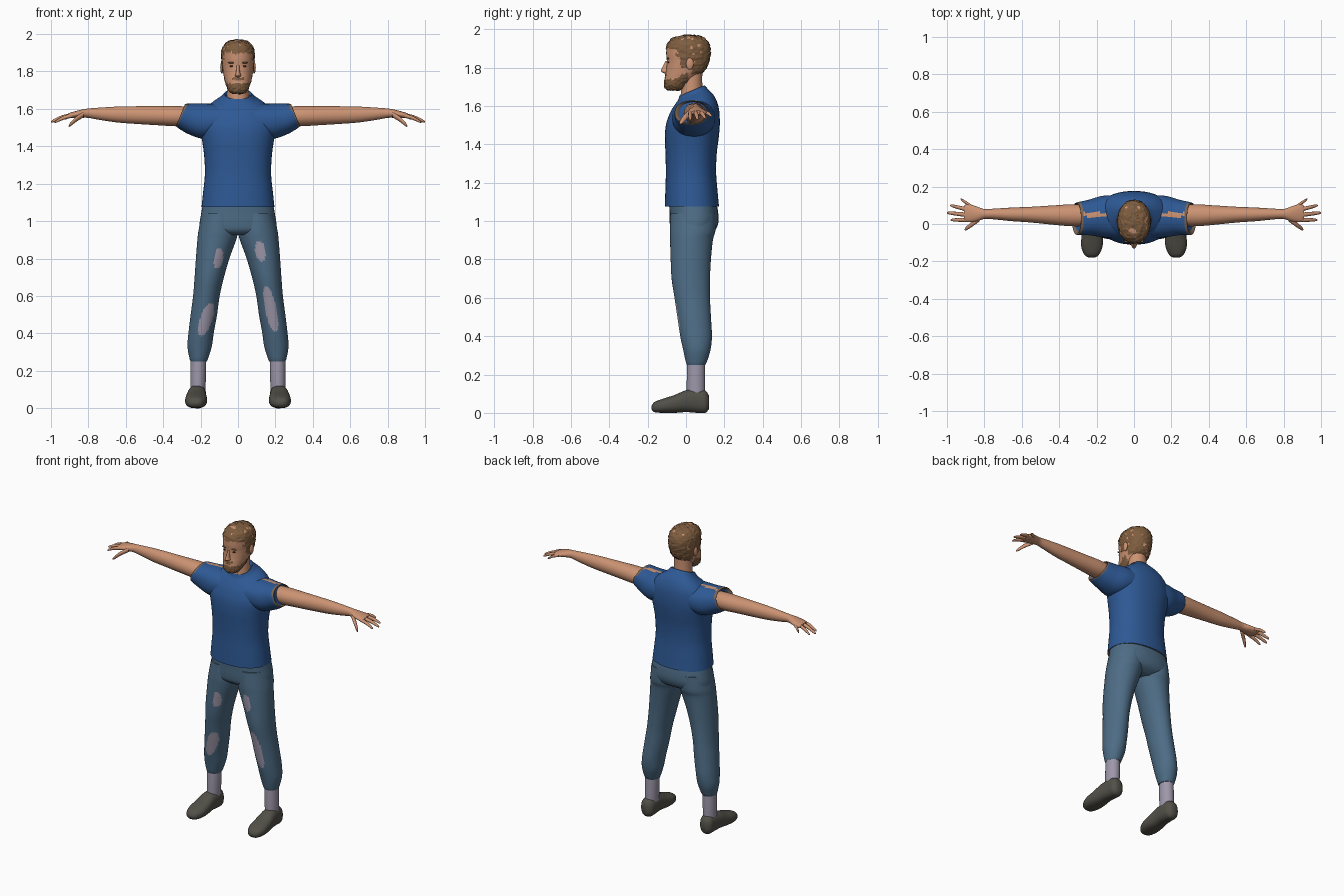
import bpy, bmesh, math
from mathutils import Vector, noise

cube = bpy.data.objects.get("Cube")
if cube:
    bpy.data.objects.remove(cube, do_unlink=True)


def material(name, *rgb):
    m = bpy.data.materials.new(name)
    m.use_nodes = True
    m.diffuse_color = (*rgb, 1)
    bsdf = m.node_tree.nodes["Principled BSDF"]
    bsdf.inputs["Base Color"].default_value = (*rgb, 1)
    bsdf.inputs["Roughness"].default_value = 0.8
    return m


SKIN = material("skin", .60, .29, .17)
HAIR = material("hair brown", .21, .11, .05)
SHIRT = material("shirt blue", .027, .10, .30)
TRIM = material("trim brown", .20, .13, .085)
JEANS = material("denim", .075, .15, .235)
SOCK = material("sock grey", .34, .31, .40)
SHOE = material("shoe grey", .085, .08, .065)
EYE = material("eye dark", .04, .025, .02)


def finish(name, bm, mats, rule=None, angle=60):
    """Turn a bmesh into a smooth object, colouring faces by a rule."""
    bmesh.ops.recalc_face_normals(bm, faces=bm.faces)
    if rule:
        for f in bm.faces:
            f.material_index = rule(f.calc_center_median(), f.normal)
    mesh = bpy.data.meshes.new(name)
    bm.to_mesh(mesh)
    bm.free()
    for m in mats:
        mesh.materials.append(m)
    ob = bpy.data.objects.new(name, mesh)
    bpy.context.collection.objects.link(ob)
    bpy.ops.object.select_all(action="DESELECT")
    ob.select_set(True)
    bpy.context.view_layer.objects.active = ob
    bpy.ops.object.shade_smooth_by_angle(angle=math.radians(angle))
    return ob


def spline(rows, sub):
    """Catmull-Rom interpolation of station rows."""
    out = []
    for i in range(len(rows) - 1):
        p = [rows[max(0, min(len(rows) - 1, i + k))] for k in (-1, 0, 1, 2)]
        for j in range(sub):
            t = j / sub
            out.append([b + .5 * t * (c - a + t * (2*a - 5*b + 4*c - d + t * (3*(b - c) + d - a)))
                        for a, b, c, d in zip(*p)])
    return out + [rows[-1]]


def loft(axis, rows, side=1, n=32, sub=4, power=2.0):
    """Rings of (t, a0, a1, b0, b1, tilt) stacked along one axis."""
    order = {"z": (2, 0, 1), "x": (0, 1, 2), "y": (1, 0, 2)}[axis]
    rows = [tuple(r) + (0,) * (6 - len(r)) for r in rows]
    bm, rings = bmesh.new(), []
    for t, a0, a1, b0, b1, tilt in spline(rows, sub):
        ring = []
        for k in range(n):
            u, v = math.cos(math.tau * k / n), math.sin(math.tau * k / n)
            u, v = (math.copysign(abs(w) ** (2 / power), w) for w in (u, v))
            p = Vector((0, 0, 0))
            p[order[0]] = t + tilt * v * (b1 - b0) / 2
            p[order[1]] = (a0 + a1 + u * (a1 - a0)) / 2
            p[order[2]] = (b0 + b1 + v * (b1 - b0)) / 2
            p.x *= side
            ring.append(bm.verts.new(p))
        rings.append(ring)
    for r, q in zip(rings, rings[1:]):
        for k in range(n):
            bm.faces.new((r[k], r[(k + 1) % n], q[(k + 1) % n], q[k]))
    bm.faces.new(rings[0])
    bm.faces.new(rings[-1])
    return bm


def blob(name, mat, loc, scale):
    bm = bmesh.new()
    bmesh.ops.create_uvsphere(bm, u_segments=16, v_segments=10, radius=1)
    bmesh.ops.scale(bm, vec=scale, verts=bm.verts)
    bmesh.ops.translate(bm, vec=loc, verts=bm.verts)
    return finish(name, bm, [mat])


# Shirt body with hem and collar trim
body = [(1.075, -.195, .195, -.11, .172), (1.15, -.187, .187, -.108, .165),
        (1.25, -.177, .177, -.105, .157), (1.35, -.181, .181, -.107, .16),
        (1.43, -.192, .192, -.11, .17), (1.50, -.205, .205, -.105, .176),
        (1.56, -.195, .195, -.088, .174, .05), (1.60, -.175, .175, -.07, .165, .1),
        (1.635, -.135, .135, -.052, .145, .2), (1.66, -.092, .092, -.04, .115, .35),
        (1.68, -.072, .072, -.033, .095, .42), (1.665, -.064, .064, -.025, .088, .42)]
finish("shirt_body", loft("z", body, n=48, power=2.25), [SHIRT, TRIM],
       lambda c, nn: int(c.z < 1.081))

# Trousers seat
hips = [(1.09, -.188, .188, -.088, .16), (1.04, -.197, .197, -.086, .168),
        (.99, -.205, .205, -.085, .168), (.95, -.2, .2, -.078, .15), (.925, -.15, .15, -.05, .11)]
finish("trousers_seat", loft("z", hips, n=48, power=2.3), [JEANS])

# Worn patches on the legs: x, z, half width, half height, slant
PATCHES = [(.12, .84, .028, .056, -.1), (.175, .53, .031, .125, -.2),
           (-.105, .80, .025, .055, .1), (-.17, .475, .034, .088, .3)]


def worn(c, normal):
    return int(normal.y < -.1 and any(
        ((c.x - x - k * (c.z - z)) / w) ** 2 + ((c.z - z) / h) ** 2 < 1
        for x, z, w, h, k in PATCHES))


def shoulder(c, normal):
    if abs(c.x) > .297 - .4 * (c.z - 1.565):
        return 1
    return 2 if normal.z > .5 and abs(c.y - .05) < .012 and .13 < abs(c.x) < .27 else 0


LEG = [(1.04, .0, .193, -.08, .155), (.95, .0, .211, -.084, .153), (.9, .01, .217, -.083, .14),
       (.8, .046, .225, -.08, .13), (.7, .075, .232, -.075, .125), (.6, .098, .24, -.06, .125),
       (.5, .112, .253, -.045, .13), (.4, .13, .265, -.03, .135), (.33, .14, .27, -.015, .128),
       (.27, .158, .26, -.002, .11), (.25, .166, .254, .005, .1)]
ANKLE = [(.27, .17, .253, .007, .098), (.18, .171, .255, .004, .1), (.08, .175, .255, .004, .1)]
FOOT = [(-.18, .212, .24, .02, .035), (-.165, .188, .265, .004, .056), (-.12, .168, .282, 0, .074),
        (-.06, .166, .28, 0, .093), (0, .17, .272, .004, .118), (.06, .17, .264, 0, .125),
        (.1, .175, .26, 0, .117), (.12, .195, .243, .02, .09)]
SLEEVE = [(.08, -.075, .155, 1.46, 1.625), (.17, -.07, .15, 1.44, 1.628, -.1),
          (.24, -.06, .13, 1.465, 1.628, -.3), (.305, -.058, .115, 1.505, 1.627, -.4),
          (.295, -.035, .108, 1.51, 1.62, -.4)]
ARM = [(.22, -.01, .1, 1.51, 1.61), (.33, -.012, .105, 1.507, 1.615), (.42, -.005, .1, 1.512, 1.615),
       (.55, .008, .092, 1.52, 1.614), (.65, .015, .088, 1.528, 1.612), (.75, .025, .082, 1.543, 1.606),
       (.80, .027, .08, 1.552, 1.602), (.84, .015, .093, 1.552, 1.595),
       (.89, .01, .108, 1.55, 1.582), (.91, .025, .095, 1.555, 1.575)]
# Fingers: base and tip points, base radius
FINGERS = {"thumb": ((.825, .03, 1.57), (.905, -.03, 1.508), .015),
           "index_finger": ((.88, .022, 1.566), (.98, .022, 1.528), .011),
           "middle_finger": ((.88, .048, 1.568), (1.0, .06, 1.53), .0115),
           "ring_finger": ((.88, .074, 1.568), (.983, .1, 1.535), .011),
           "little_finger": ((.87, .095, 1.566), (.927, .133, 1.545), .0095)}

for side, tag in ((1, "left_"), (-1, "right_")):
    # Legs and feet
    finish(tag + "trouser_leg", loft("z", LEG, side, n=64, sub=10), [JEANS, SOCK], worn)
    finish(tag + "sock", loft("z", ANKLE, side), [SOCK])
    finish(tag + "shoe", loft("y", FOOT, side, power=2.4), [SHOE])

    # Sleeves, arms and hands
    finish(tag + "sleeve", loft("x", SLEEVE, side, n=48, sub=8, power=2.2), [SHIRT, TRIM, SKIN], shoulder)
    finish(tag + "arm", loft("x", ARM, side), [SKIN])
    for name, (a, b, r) in FINGERS.items():
        rows = []
        for t, k in ((0, 1), (.5, .95), (.9, .65), (1, .2)):
            p = Vector(a).lerp(Vector(b), t) + Vector((0, 0, .006 * math.sin(math.pi * t)))
            rows.append((p.x, p.y - r * k, p.y + r * k, p.z - r * k, p.z + r * k))
        finish(tag + name, loft("x", rows, side, n=12), [SKIN])

    # Ears, eyes and brows
    blob(tag + "ear", SKIN, (side * .086, .02, 1.82), (.009, .02, .031))
    blob(tag + "eye", EYE, (side * .033, -.091, 1.828), (.012, .005, .005))
    blob(tag + "brow", HAIR, (side * .034, -.093, 1.847), (.019, .007, .0045))

# Neck
neck = [(1.62, -.062, .062, -.03, .09), (1.70, -.057, .057, -.025, .085), (1.80, -.055, .055, -.02, .085)]
finish("neck", loft("z", neck), [SKIN])


def hairy(c, normal):
    """Hair cap, sideburns, beard and moustache with ragged edges."""
    rough = noise.noise(c * 70) * .012
    if c.y < -.055:
        line = 1.897
    elif c.y < -.03:
        line = 1.86
    else:
        line = 1.765
    bald = noise.noise(c * 38 + Vector((3, 1, 7))) > .45
    if c.z + rough > line and not (c.y > -.03 and c.z < 1.8 and c.y < .03):
        return 0 if bald else 1
    beard = 1.737 + .5 * max(0, c.y + .07)
    if c.z + rough < beard and c.y < .01:
        return 1
    return int(1.757 < c.z < 1.767 and abs(c.x) < .032 and c.y < -.07)


# Head with tousled hair and beard
skull = [(1.682, -.025, .025, -.085, -.035), (1.69, -.042, .042, -.103, -.015),
         (1.71, -.056, .056, -.112, .01), (1.75, -.069, .069, -.11, .06),
         (1.79, -.079, .079, -.103, .10), (1.83, -.084, .084, -.1, .118),
         (1.87, -.087, .087, -.103, .127), (1.91, -.086, .086, -.1, .124),
         (1.94, -.073, .073, -.083, .108), (1.96, -.048, .048, -.05, .08), (1.967, -.015, .015, -.005, .04)]
bm = loft("z", skull, n=72, sub=8, power=2.1)
bm.normal_update()
for v in [v for v in bm.verts if hairy(v.co, v.normal)]:
    out = (v.co - Vector((0, .01, 1.83))).normalized()
    v.co += out * (.002 + .006 * noise.noise(v.co * 90))
finish("head", bm, [SKIN, HAIR], hairy)

# Nose and mouth
nose = [(1.835, -.007, .007, -.106, -.08), (1.795, -.011, .011, -.126, -.08),
        (1.78, -.016, .016, -.13, -.08), (1.768, -.011, .011, -.11, -.08)]
finish("nose", loft("z", nose, n=16), [SKIN])
blob("mouth", TRIM, (0, -.105, 1.75), (.02, .006, .003))
